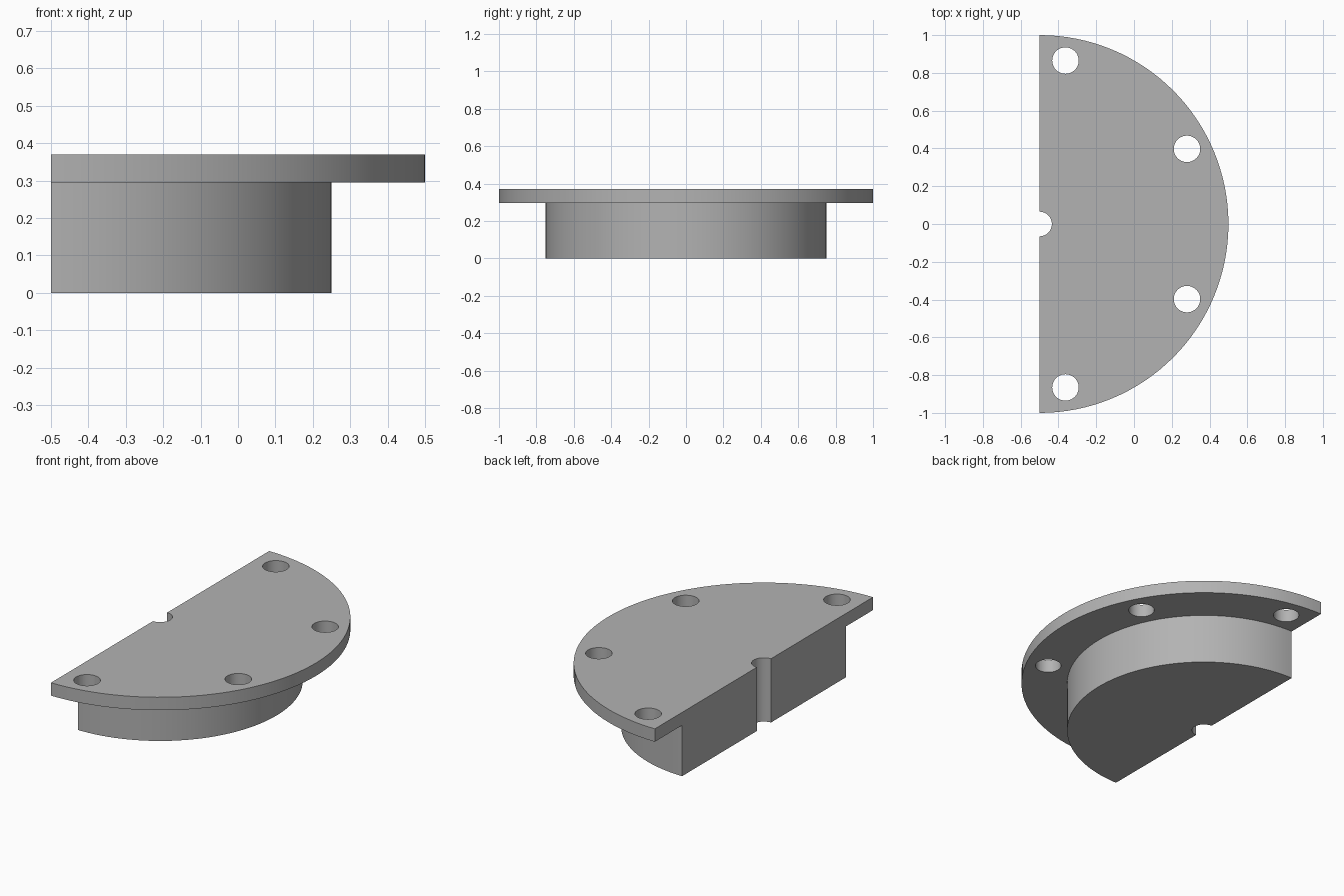
import bpy, bmesh
from math import cos, sin, pi, radians
from mathutils import Matrix, Vector

cube = bpy.data.objects.get("Cube")
if cube:
    bpy.data.objects.remove(cube, do_unlink=True)

AXIS = Vector((-0.5, 0, 0))      # centre of the half disc
BORE, BOSS, RIM = 0.065, 0.75, 1.0
STEP, TOP = 0.295, 0.37
HOLE, HOLE_CIRCLE = 0.07, 0.876

metal = bpy.data.materials.new("plain grey")
grey = (0.45, 0.45, 0.45, 1)
metal.diffuse_color = grey
metal.use_nodes = True
metal.node_tree.nodes["Principled BSDF"].inputs["Base Color"].default_value = grey


def make_object(name, bm):
    bmesh.ops.recalc_face_normals(bm, faces=bm.faces)
    mesh = bpy.data.meshes.new(name)
    bm.to_mesh(mesh)
    bm.free()
    mesh.materials.append(metal)
    obj = bpy.data.objects.new(name, mesh)
    bpy.context.collection.objects.link(obj)
    return obj


# Half flange with boss and bore: stepped section swept through half a turn
bm = bmesh.new()
section = [(BORE, 0), (BOSS, 0), (BOSS, STEP), (RIM, STEP), (RIM, TOP), (BORE, TOP)]
start = [bm.verts.new(AXIS + Vector((0, -r, z))) for r, z in section]
edges = [bm.edges.new((start[i - 1], start[i])) for i in range(len(start))]
swept = bmesh.ops.spin(bm, geom=start + edges, cent=AXIS, axis=(0, 0, 1),
                       angle=pi, steps=64)
bm.faces.new(start)
bmesh.ops.edgeloop_fill(bm, edges=[e for e in swept["geom_last"]
                                   if isinstance(e, bmesh.types.BMEdge)])
flange = make_object("half_flange", bm)

# Bolt holes, evenly spaced around the rim
bm = bmesh.new()
for angle in (-81, -27, 27, 81):
    a = radians(angle)
    place = AXIS + Vector((HOLE_CIRCLE * cos(a), HOLE_CIRCLE * sin(a), TOP))
    bmesh.ops.create_cone(bm, cap_ends=True, segments=48, radius1=HOLE, radius2=HOLE,
                          depth=0.4, matrix=Matrix.Translation(place))
cutter = make_object("bolt_hole_cutter", bm)
cutter.hide_render = True

cut = flange.modifiers.new("bolt holes", "BOOLEAN")
cut.operation = "DIFFERENCE"
cut.solver = "EXACT"
cut.object = cutter

# Apply the cut, then smooth the curved walls
bpy.ops.object.select_all(action="DESELECT")
flange.select_set(True)
bpy.context.view_layer.objects.active = flange
bpy.ops.object.modifier_apply(modifier=cut.name)
bpy.data.objects.remove(cutter, do_unlink=True)
bpy.ops.object.shade_smooth_by_angle(angle=radians(30))
